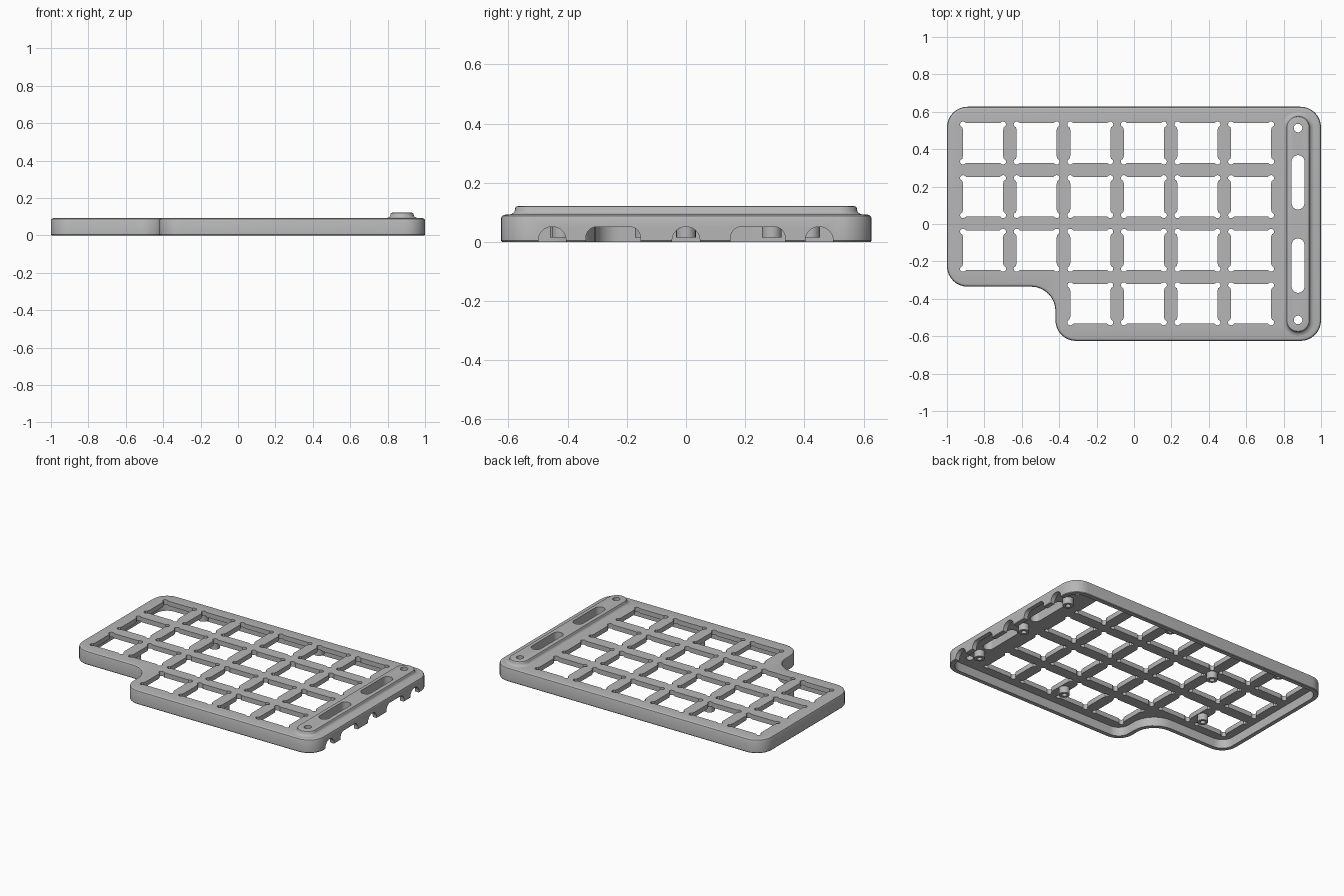
import bpy, bmesh
from math import sin, cos, pi, radians
from mathutils import Vector

default = bpy.data.objects.get("Cube")
if default:
    bpy.data.objects.remove(default, do_unlink=True)

grey = bpy.data.materials.new("light_grey_plastic")
grey.use_nodes = True
grey.diffuse_color = (0.47, 0.47, 0.47, 1)
grey.node_tree.nodes["Principled BSDF"].inputs["Base Color"].default_value = grey.diffuse_color


def rounded(corners, seg=8):
    """Polygon with a fillet on each (x, y, radius) corner."""
    pts = []
    for i, (x, y, r) in enumerate(corners):
        p = Vector((x, y))
        a = (Vector(corners[i - 1][:2]) - p).normalized()
        b = (Vector(corners[(i + 1) % len(corners)][:2]) - p).normalized()
        for k in range(seg + 1):
            t = k / seg * pi / 2
            pts.append(p + r * (a + b) - r * (b * cos(t) + a * sin(t)))
    return pts


def box_outline(x, y, hx, hy, r):
    r = min(r, hx - 0.0005, hy - 0.0005)
    return rounded([(x - hx, y - hy, r), (x + hx, y - hy, r),
                    (x + hx, y + hy, r), (x - hx, y + hy, r)])


def circle(x, y, r, seg=24):
    return [Vector((x + r * cos(2 * pi * k / seg), y + r * sin(2 * pi * k / seg)))
            for k in range(seg)]


def loft(bm, rings, along_x=False):
    """Skin a stack of (outline, height) rings and cap both ends."""
    loops = []
    for pts, h in rings:
        loops.append([bm.verts.new((h, p[0], p[1]) if along_x else (p[0], p[1], h))
                      for p in pts])
    n = len(loops[0])
    for low, high in zip(loops, loops[1:]):
        for i in range(n):
            j = (i + 1) % n
            bm.faces.new((low[i], low[j], high[j], high[i]))
    bm.faces.new(loops[0][::-1])
    bm.faces.new(loops[-1])


def finish(bm, name, cutter=False):
    bmesh.ops.recalc_face_normals(bm, faces=bm.faces)
    mesh = bpy.data.meshes.new(name)
    bm.to_mesh(mesh)
    bm.free()
    mesh.materials.append(grey)
    ob = bpy.data.objects.new(name, mesh)
    bpy.context.collection.objects.link(ob)
    ob.hide_render = cutter
    return ob


def activate(ob):
    bpy.ops.object.select_all(action='DESELECT')
    ob.select_set(True)
    bpy.context.view_layer.objects.active = ob


def cut(ob, cutter):
    mod = ob.modifiers.new("cut", 'BOOLEAN')
    mod.operation = 'DIFFERENCE'
    mod.solver = 'EXACT'
    mod.object = cutter
    activate(ob)
    bpy.ops.object.modifier_apply(modifier=mod.name)


# Case outline: corner, inward direction, radius growth when inset
CORNERS = [(-1, 0.627, 1, -1, 0.11, -1), (-1, -0.335, 1, 1, 0.11, -1),
           (-0.42, -0.335, 1, 1, 0.13, 1), (-0.42, -0.625, 1, 1, 0.11, -1),
           (1, -0.625, -1, 1, 0.11, -1), (1, 0.627, -1, -1, 0.11, -1)]


def case_outline(d):
    return rounded([(x + sx * d, y + sy * d, r + g * d) for x, y, sx, sy, r, g in CORNERS])


# Case shell
bm = bmesh.new()
loft(bm, [(case_outline(d), z) for d, z in
          ((0.003, 0), (0, 0.004), (0, 0.08), (0.003, 0.087), (0.009, 0.091), (0.014, 0.092))])
case = finish(bm, "case_shell")

# Hollow underside
bm = bmesh.new()
loft(bm, [(case_outline(0.03), -0.05), (case_outline(0.03), 0.06)])
cavity = finish(bm, "cavity_cutter", True)

# Arched ports in the right wall
bm = bmesh.new()
for y, half, r in ((-0.452, 0.047, 0.046), (-0.246, 0.092, 0.036), (0, 0.047, 0.046),
                   (0.243, 0.092, 0.036), (0.45, 0.047, 0.046)):
    arch = box_outline(y, -0.025, half, 0.076, r)
    loft(bm, [(arch, 0.95), (arch, 1.1)], along_x=True)
ports = finish(bm, "port_cutter", True)

# Key openings: square holes with relieved corners
quarter = [(0.107, 0.07), (0.111, 0.084)]
quarter += [(0.107 + 0.016 * cos(radians(t)), 0.099 + 0.016 * sin(radians(t)))
            for t in range(-30, 121, 25)]
quarter += [(0.09, 0.106), (0.08, 0.106)]
opening = (quarter + [(-x, y) for x, y in quarter[::-1]]
           + [(-x, -y) for x, y in quarter] + [(x, -y) for x, y in quarter[::-1]])
PITCH = 0.2866
bm = bmesh.new()
for row in range(4):
    for col in range(2 if row == 3 else 0, 6):
        cx, cy = -0.807 + col * PITCH, 0.433 - row * PITCH
        pts = [(cx + x, cy + y) for x, y in opening]
        loft(bm, [(pts, 0.03), (pts, 0.2)])
keys = finish(bm, "key_opening_cutter", True)

# Slots and screw holes through the raised rail
RAIL_X = 0.877
bm = bmesh.new()
for side in (-1, 1):
    slot = box_outline(RAIL_X, side * 0.223, 0.034, 0.145, 0.034)
    hole = circle(RAIL_X, side * 0.513, 0.023)
    for shape in (slot, hole):
        loft(bm, [(shape, 0.03), (shape, 0.2)])
slots = finish(bm, "rail_slot_cutter", True)

# Raised rail with a flared foot
bm = bmesh.new()
loft(bm, [(box_outline(RAIL_X, 0, w, w + 0.515, w), z) for w, z in
          ((0.083, 0.08), (0.083, 0.092), (0.073, 0.095), (0.066, 0.1),
           (0.063, 0.107), (0.062, 0.115), (0.059, 0.119), (0.052, 0.121))])
rail = finish(bm, "raised_rail")

for cutter in (cavity, ports, keys, slots):
    cut(case, cutter)
cut(rail, slots)
for cutter in (cavity, ports, keys, slots):
    bpy.data.objects.remove(cutter, do_unlink=True)

# Screw posts under the plate
bm = bmesh.new()
for x, y in ((RAIL_X, 0.42), (RAIL_X, 0), (RAIL_X, -0.42), (0.196, 0.58), (-0.664, 0.58),
             (-0.377, 0.29), (-0.664, -0.14), (0.196, -0.427)):
    loft(bm, [(circle(x, y, r), z) for r, z in
              ((0.033, 0.065), (0.033, 0.015), (0.016, 0.015), (0.016, 0.055))])
posts = finish(bm, "screw_posts")

for ob in (case, rail, posts):
    activate(ob)
    bpy.ops.object.shade_smooth_by_angle(angle=radians(32))
